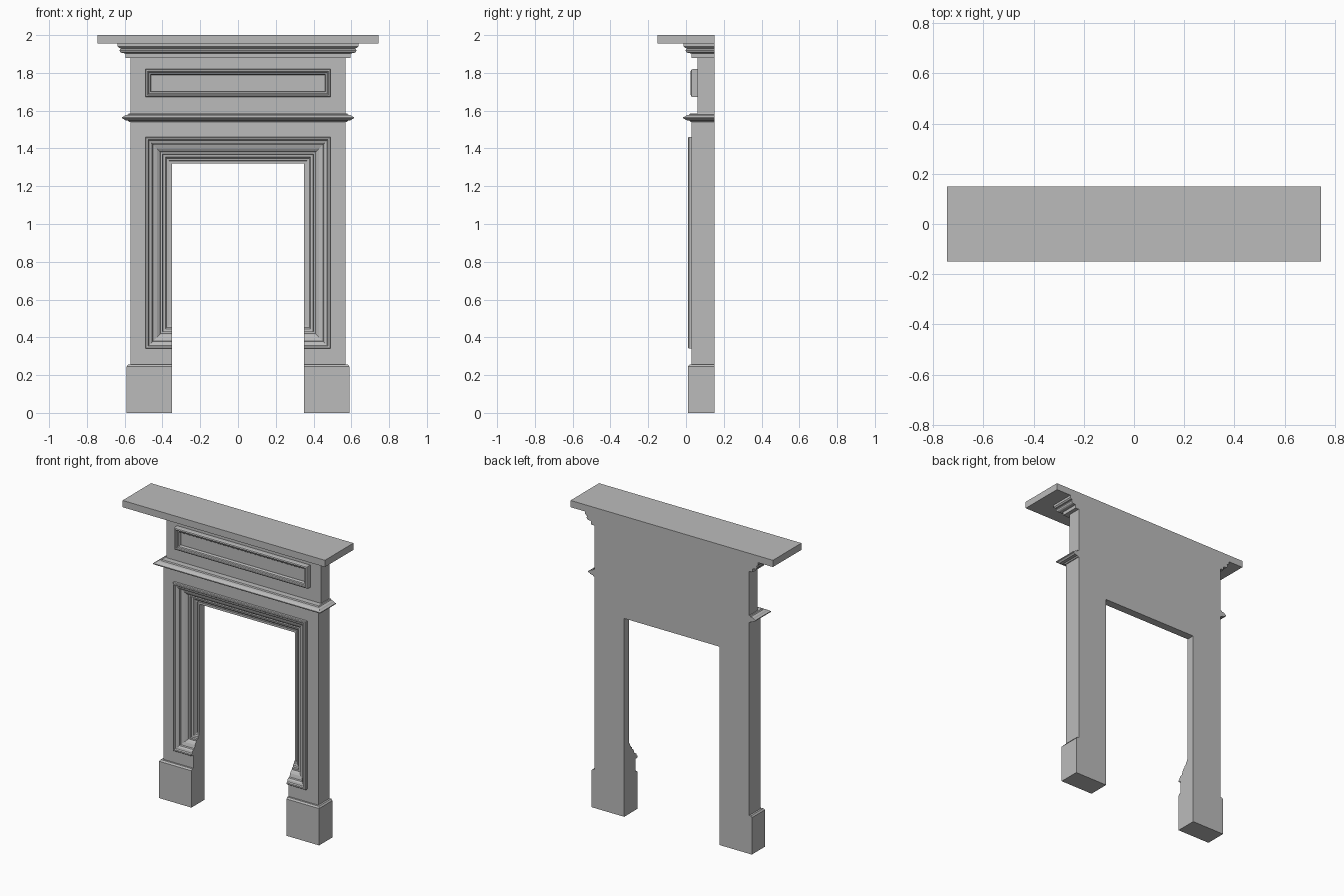
import bpy
import bmesh

cube = bpy.data.objects.get("Cube")
if cube:
    bpy.data.objects.remove(cube, do_unlink=True)

# Single painted finish
paint = bpy.data.materials.new("grey_paint")
paint.use_nodes = True
GREY = (0.5, 0.5, 0.5, 1)
paint.diffuse_color = GREY
paint.node_tree.nodes["Principled BSDF"].inputs["Base Color"].default_value = GREY

BACK = 0.15
HALF = 0.57       # half width of the body
OPEN = 0.35       # half width of the opening


def loft(name, rings, ring_closed=True, profile_closed=False):
    """Skin a list of equally long point rings and cap the open ends."""
    bm = bmesh.new()
    vs = [[bm.verts.new(p) for p in ring] for ring in rings]
    n = len(vs[0])
    pairs = list(zip(vs, vs[1:]))
    if profile_closed:
        pairs.append((vs[-1], vs[0]))
    for a, b in pairs:
        for i in range(n if ring_closed else n - 1):
            j = (i + 1) % n
            bm.faces.new((a[i], a[j], b[j], b[i]))
    if profile_closed:
        bm.faces.new([r[0] for r in vs])
        bm.faces.new([r[-1] for r in vs])
    else:
        bm.faces.new(vs[0])
        bm.faces.new(vs[-1])
    bmesh.ops.recalc_face_normals(bm, faces=bm.faces)
    mesh = bpy.data.meshes.new(name)
    bm.to_mesh(mesh)
    bm.free()
    mesh.materials.append(paint)
    obj = bpy.data.objects.new(name, mesh)
    bpy.context.collection.objects.link(obj)
    return obj


def level(x0, x1, y0, z, y1=BACK):
    """Horizontal rectangle at height z."""
    return [(x0, y0, z), (x1, y0, z), (x1, y1, z), (x0, y1, z)]


def box(name, x0, x1, y0, z0, z1, y1=BACK):
    return loft(name, [level(x0, x1, y0, z, y1) for z in (z0, z1)])


def wrapped_moulding(name, front, profile):
    """Moulding around front and sides; profile is (projection, height)."""
    return loft(name, [level(-HALF - p, HALF + p, front - p, z) for p, z in profile])


def carve(target, cutter):
    cutter.hide_render = True
    mod = target.modifiers.new("carve", "BOOLEAN")
    mod.operation = "DIFFERENCE"
    mod.solver = "EXACT"
    mod.object = cutter
    bpy.context.view_layer.objects.active = target
    bpy.ops.object.modifier_apply(modifier=mod.name)
    bpy.data.objects.remove(cutter, do_unlink=True)


# Lower body with the hearth opening and a recess that seats the surround
body = box("lower_body", -HALF, HALF, 0.03, 0.25, 1.54)
carve(body, box("opening_cutter", -OPEN, OPEN, -1, -1, 1.32, 1))
carve(body, box("recess_cutter", -0.49, 0.49, -1, 0.34, 1.46, 0.10))

# Surround moulding: (inset from outer edge, depth), stepping back to the opening
surround = [(0, 0.10), (0, 0.015), (0.004, 0.01), (0.013, 0.01), (0.018, 0.018),
            (0.03, 0.022), (0.038, 0.03), (0.04, 0.042), (0.05, 0.045),
            (0.062, 0.049), (0.074, 0.057), (0.08, 0.066), (0.09, 0.066),
            (0.092, 0.078), (0.105, 0.08), (0.112, 0.088), (0.124, 0.09),
            (0.126, 0.097), (0.14, 0.097), (0.14, 0.10)]
rings = []
for d, y in surround:
    x, low, high = 0.49 - d, 0.34 + d, 1.46 - d
    half = [(OPEN, y, low), (x, y, low), (x, y, high)]
    rings.append(half + [(-px, py, pz) for px, py, pz in reversed(half)])
loft("surround_moulding", rings, ring_closed=False, profile_closed=True)

# Plinths with a slightly chamfered top
for side, name in ((1, "left_plinth"), (-1, "right_plinth")):
    layers = [(0.59, 0.01, 0), (0.59, 0.01, 0.245), (0.582, 0.018, 0.255)]
    loft(name, [level(side * OPEN, side * x, y, z) for x, y, z in layers])

# Middle band
wrapped_moulding("middle_band", 0.03, [
    (0.005, 1.54), (0.012, 1.547), (0.03, 1.55), (0.036, 1.556), (0.045, 1.559),
    (0.045, 1.565), (0.034, 1.57), (0.028, 1.576), (0.012, 1.579), (0.008, 1.586)])

# Frieze and its raised panel frame
box("frieze", -HALF, HALF, 0.06, 1.586, 1.88)
frame = [(0, 0.06), (0, 0.036), (0.003, 0.028), (0.01, 0.025), (0.015, 0.028),
         (0.018, 0.036), (0.026, 0.038), (0.03, 0.044), (0.03, 0.056)]
loft("frieze_panel", [
    [(-0.49 + d, y, 1.672 + d), (0.49 - d, y, 1.672 + d),
     (0.49 - d, y, 1.82 - d), (-0.49 + d, y, 1.82 - d)] for d, y in frame])

# Cornice below the shelf
wrapped_moulding("cornice", 0.055, [
    (0.025, 1.88), (0.025, 1.903), (0.045, 1.905), (0.053, 1.91), (0.057, 1.918),
    (0.055, 1.926), (0.05, 1.93), (0.06, 1.932), (0.067, 1.94), (0.067, 1.955)])

# Mantel shelf
box("mantel_shelf", -0.745, 0.745, -0.15, 1.955, 2.0)
